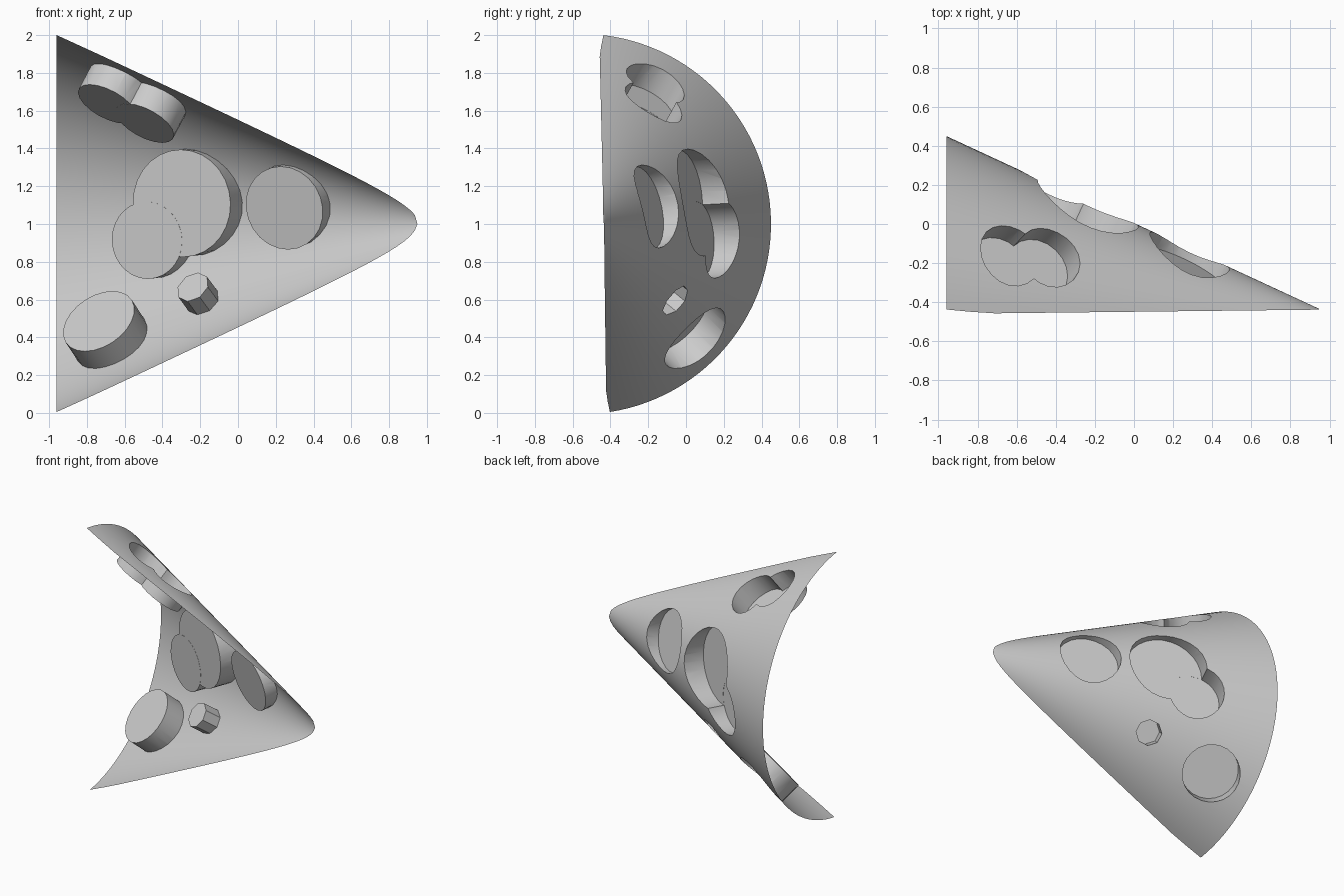
import bpy, bmesh, math
from mathutils import Vector

cube = bpy.data.objects.get("Cube")
if cube:
    bpy.data.objects.remove(cube, do_unlink=True)

# Cone axis runs along x; the front is sliced off slightly off-axis
BASE_X, APEX_X, AXIS_Y, SLOPE = -0.96, 1.213, -0.557, 0.4634
ALPHA = math.atan(SLOPE)


def on_cone(x, phi):
    r = SLOPE * (APEX_X - x)
    return Vector((x, AXIS_Y + r * math.cos(phi), 1 + r * math.sin(phi)))


def outward(phi):
    c = math.cos(ALPHA)
    return Vector((math.sin(ALPHA), c * math.cos(phi), c * math.sin(phi)))


def rim_angle(x, side):
    """Angle at which the slice trims the cone, above (1) or below (-1)."""
    r = SLOPE * (APEX_X - x)
    tilt = -0.022 if side > 0 else 0.012
    y = -0.435 + tilt * min(r / 0.9, 1) + 0.02 * max(0, (-0.75 - x) / 0.21)
    return side * math.acos(min(1, (y - AXIS_Y) / r))


def link(name, bm):
    mesh = bpy.data.meshes.new(name)
    bm.to_mesh(mesh)
    bm.free()
    obj = bpy.data.objects.new(name, mesh)
    bpy.context.collection.objects.link(obj)
    return obj


# Closed wedge of cone, later opened into a shell
SEG, RINGS = 56, 24
bm = bmesh.new()
rings = []
for i in range(RINGS):
    t = 1 - (1 - i / RINGS) ** 1.6
    x = BASE_X + (0.948 - BASE_X) * t
    low, high = rim_angle(x, -1), rim_angle(x, 1)
    rings.append([bm.verts.new(on_cone(x, low + (high - low) * j / SEG))
                  for j in range(SEG + 1)])
tip = bm.verts.new(on_cone(0.95, 0))
for a, b in zip(rings, rings[1:]):
    for j in range(SEG):
        bm.faces.new((a[j], a[j + 1], b[j + 1], b[j]))
    bm.faces.new((a[-1], a[0], b[0], b[-1]))
last = rings[-1]
for j in range(SEG):
    bm.faces.new((last[j], last[j + 1], tip))
bm.faces.new((last[-1], last[0], tip))
bm.faces.new(rings[0])
bmesh.ops.recalc_face_normals(bm, faces=bm.faces)
shell = link("cone_shell", bm)

# Pockets: axis angle, depth, sides, then lobes as (x, angle, radius)
POCKETS = [
    ("top_pocket", 61, 0.15, 20, [(-0.63, 62, 0.17), (-0.43, 59, 0.17)]),
    ("middle_pocket", 3, 0.15, 28, [(-0.235, 10, 0.285), (-0.42, -6, 0.205)]),
    ("tip_pocket", 13, 0.095, 24, [(0.285, 14, 0.225)]),
    ("small_pocket", -39, 0.13, 8, [(-0.185, -39, 0.093)]),
    ("lower_pocket", -45, 0.16, 24, [(-0.67, -45, 0.208)]),
]
OUT = 0.3
cutters = []
for name, angle, depth, sides, lobes in POCKETS:
    n = outward(math.radians(angle))
    level = on_cone(lobes[0][0], math.radians(lobes[0][1])).dot(n)
    for k, (x, phi, radius) in enumerate(lobes):
        p = on_cone(x, math.radians(phi))
        p += n * (level - p.dot(n) - 0.001 * k)
        bm = bmesh.new()
        bmesh.ops.create_cone(bm, cap_ends=True, segments=sides,
                              radius1=radius, radius2=radius, depth=OUT + depth)
        cutter = link(name + "_cutter", bm)
        cutter.matrix_world = n.to_track_quat('Z', 'Y').to_matrix().to_4x4()
        cutter.location = p + n * (OUT - depth) / 2
        cutter.hide_render = True
        cutters.append(cutter)
        mod = shell.modifiers.new(name, 'BOOLEAN')
        mod.operation, mod.solver, mod.object = 'DIFFERENCE', 'EXACT', cutter

bpy.context.view_layer.update()
graph = bpy.context.evaluated_depsgraph_get()
cut_mesh = bpy.data.meshes.new_from_object(shell.evaluated_get(graph))
shell.modifiers.clear()
shell.data = cut_mesh
for cutter in cutters:
    bpy.data.objects.remove(cutter, do_unlink=True)

# Open the flat front and the base, leaving a thin shell
bm = bmesh.new()
bm.from_mesh(cut_mesh)
caps = []
for f in bm.faces:
    c = f.calc_center_median()
    if (f.normal.x < -0.99 and c.x < BASE_X + 0.005) or (f.normal.y < -0.9 and c.y < -0.38):
        caps.append(f)
bmesh.ops.delete(bm, geom=caps, context='FACES')
bm.to_mesh(cut_mesh)
bm.free()

# Plain grey finish
grey = bpy.data.materials.new("light_grey")
grey.use_nodes = True
colour = (0.6, 0.6, 0.6, 1)
grey.diffuse_color = colour
grey.node_tree.nodes["Principled BSDF"].inputs["Base Color"].default_value = colour
cut_mesh.materials.clear()
cut_mesh.materials.append(grey)

bpy.ops.object.select_all(action='DESELECT')
shell.select_set(True)
bpy.context.view_layer.objects.active = shell
bpy.ops.object.shade_smooth_by_angle(angle=math.radians(35))
